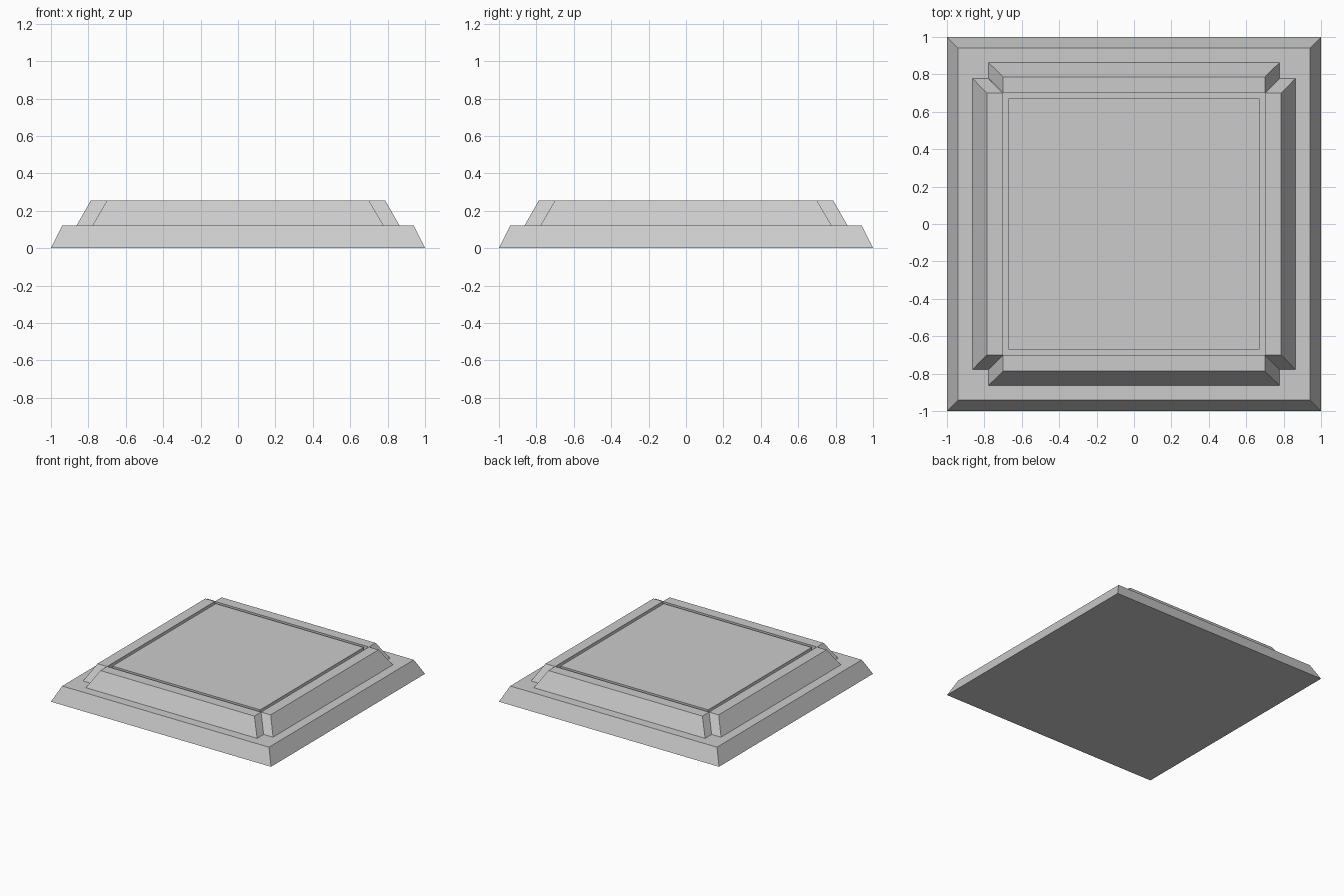
import bpy, bmesh
from math import pi
from mathutils import Matrix

cube = bpy.data.objects.get("Cube")
if cube:
    bpy.data.objects.remove(cube, do_unlink=True)

STEP, TOP = 0.122, 0.255     # heights of the base and of the raised tier

stone = bpy.data.materials.new("stone grey")
stone.use_nodes = True
grey = (0.6, 0.6, 0.6, 1)
stone.diffuse_color = grey
stone.node_tree.nodes["Principled BSDF"].inputs["Base Color"].default_value = grey


def convex_part(name, points, turn=0):
    """Flat-faced convex block spanning the given corner points."""
    bm = bmesh.new()
    for p in points:
        bm.verts.new(p)
    bmesh.ops.convex_hull(bm, input=bm.verts)
    bmesh.ops.dissolve_limit(bm, angle_limit=0.01, verts=bm.verts, edges=bm.edges)
    bmesh.ops.rotate(bm, verts=bm.verts, matrix=Matrix.Rotation(turn, 3, 'Z'))
    bmesh.ops.recalc_face_normals(bm, faces=bm.faces)
    mesh = bpy.data.meshes.new(name)
    bm.to_mesh(mesh)
    bm.free()
    mesh.materials.append(stone)
    obj = bpy.data.objects.new(name, mesh)
    bpy.context.collection.objects.link(obj)
    return obj


def square(half, z):
    return [(x * half, y * half, z) for x in (-1, 1) for y in (-1, 1)]


# Sloped base slab and the flat panel in the middle
convex_part("base", square(1.0, 0) + square(0.94, STEP))
convex_part("centre_panel", square(0.672, STEP) + square(0.672, TOP))

# Four sloped border bars, mitred inside, leaving a notch at each corner
half_bar = [(0.70, -0.70, TOP), (0.70, -0.787, TOP),
            (0.70, -0.70, STEP), (0.778, -0.778, STEP), (0.778, -0.863, STEP)]
bar = half_bar + [(-x, y, z) for x, y, z in half_bar]
for i, side in enumerate(("front", "left", "back", "right")):
    convex_part(side + "_border", bar, i * pi / 2)
